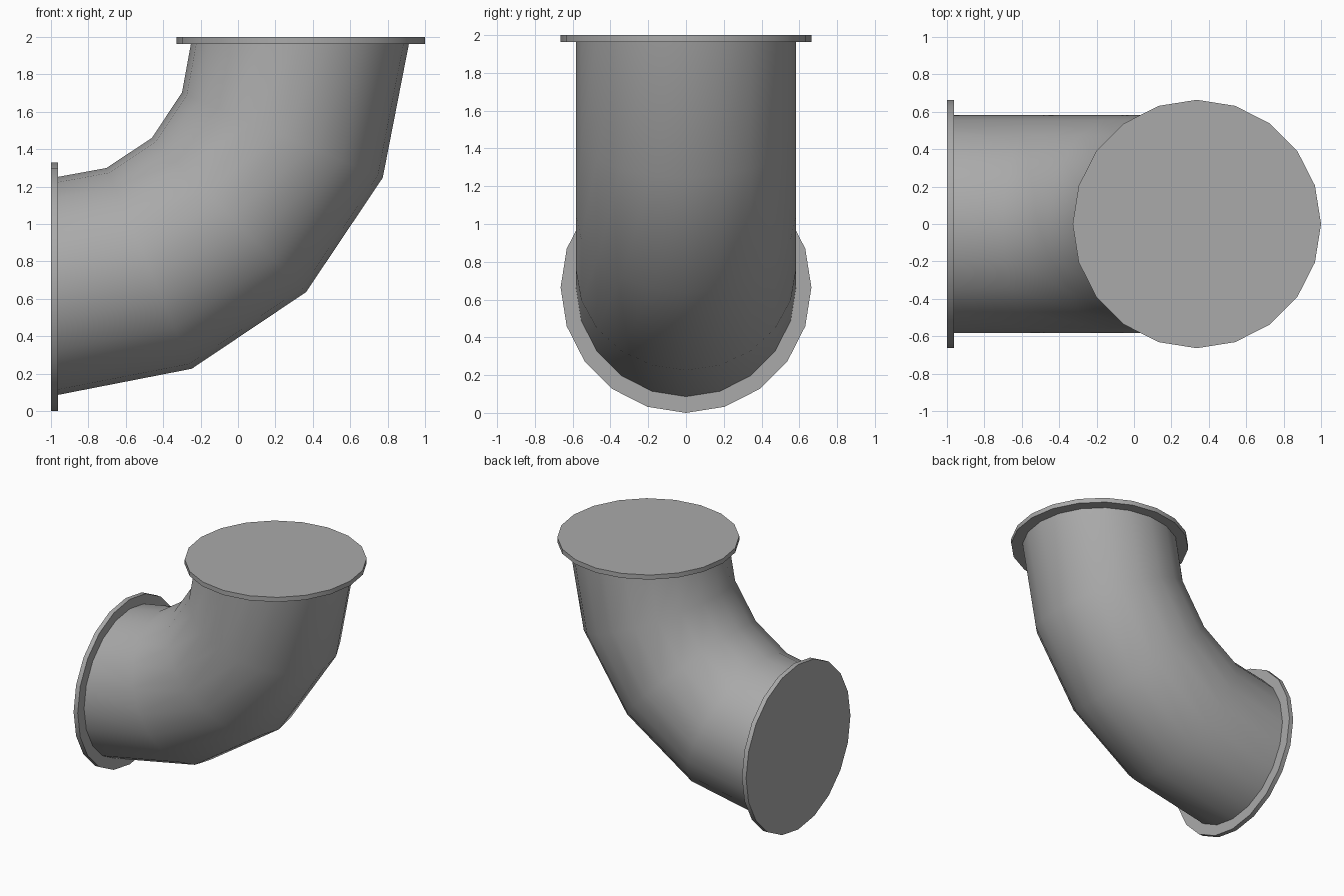
import bpy, bmesh
from math import radians, sin, cos, pi
from mathutils import Vector, Matrix

cube = bpy.data.objects.get("Cube")
if cube:
    bpy.data.objects.remove(cube, do_unlink=True)

SIDES = 20
BEND_CENTRE = Vector((-1, 0, 2))
PIPE_RADIUS = 0.583
FLANGE_RADIUS = 0.664
FLANGE_THICKNESS = 0.037

grey = bpy.data.materials.new("plain_grey")
grey.use_nodes = True
colour = (0.4, 0.4, 0.4, 1)
grey.diffuse_color = colour
grey.node_tree.nodes["Principled BSDF"].inputs["Base Color"].default_value = colour


def finish(name, bm):
    bmesh.ops.recalc_face_normals(bm, faces=bm.faces)
    mesh = bpy.data.meshes.new(name)
    bm.to_mesh(mesh)
    bm.free()
    mesh.materials.append(grey)
    obj = bpy.data.objects.new(name, mesh)
    bpy.context.collection.objects.link(obj)
    bpy.ops.object.select_all(action="DESELECT")
    obj.select_set(True)
    bpy.context.view_layer.objects.active = obj
    bpy.ops.object.shade_smooth_by_angle(angle=radians(35))
    return obj


# Pipe: rings swept through a quarter bend in four segments
bm = bmesh.new()
rings = []
for angle, bend in ((0, 1.338), (23, 1.344), (45, 1.346), (67, 1.344), (90, 1.338)):
    a = radians(angle)
    outward = Vector((sin(a), 0, -cos(a)))
    ring = []
    for i in range(SIDES):
        t = 2 * pi * i / SIDES
        offset = outward * (bend + PIPE_RADIUS * cos(t))
        ring.append(bm.verts.new(BEND_CENTRE + offset + Vector((0, PIPE_RADIUS * sin(t), 0))))
    rings.append(ring)
for lower, upper in zip(rings, rings[1:]):
    for i in range(SIDES):
        j = (i + 1) % SIDES
        bm.faces.new((lower[i], lower[j], upper[j], upper[i]))
finish("elbow_pipe", bm)


# Flanges: thin solid discs closing both ends
def flange(name, centre, turn):
    bm = bmesh.new()
    # a quarter turn puts a corner exactly on each axis
    matrix = Matrix.Translation(centre) @ Matrix.Rotation(turn, 4, "Y")
    bmesh.ops.create_cone(bm, cap_ends=True, segments=SIDES, radius1=FLANGE_RADIUS,
                          radius2=FLANGE_RADIUS, depth=FLANGE_THICKNESS, matrix=matrix)
    finish(name, bm)


half = FLANGE_THICKNESS / 2
flange("top_flange", Vector((1 - FLANGE_RADIUS, 0, 2 - half)), 0)
flange("side_flange", Vector((-1 + half, 0, FLANGE_RADIUS)), pi / 2)
